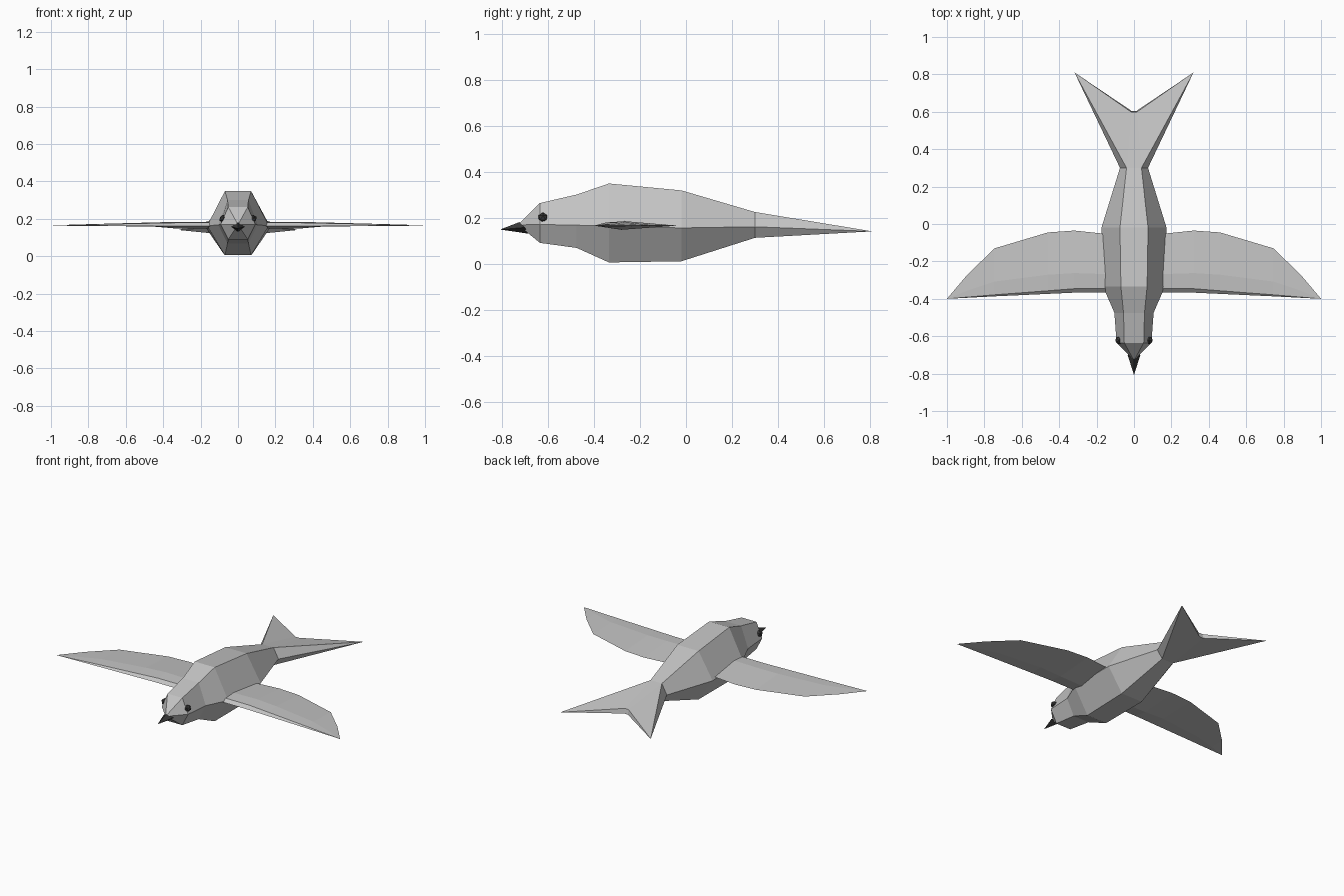
import bpy
import bmesh
from mathutils import Vector

if "Cube" in bpy.data.objects:
    bpy.data.objects.remove(bpy.data.objects["Cube"], do_unlink=True)


def make_material(name, grey):
    mat = bpy.data.materials.new(name)
    mat.use_nodes = True
    colour = (grey, grey, grey, 1)
    mat.diffuse_color = colour
    mat.node_tree.nodes["Principled BSDF"].inputs["Base Color"].default_value = colour
    return mat


feather = make_material("light grey feathers", 0.55)
dark = make_material("charcoal", 0.04)


def finish(bm, name, mat):
    bmesh.ops.remove_doubles(bm, verts=bm.verts, dist=0.0005)
    bmesh.ops.recalc_face_normals(bm, faces=bm.faces)
    mesh = bpy.data.meshes.new(name)
    bm.to_mesh(mesh)
    bm.free()
    mesh.materials.append(mat)
    obj = bpy.data.objects.new(name, mesh)
    bpy.context.collection.objects.link(obj)
    return obj


def add_ring(bm, points):
    return [bm.verts.new(p) for p in points]


def bridge(bm, a, b):
    n = len(a)
    for i in range(n):
        j = (i + 1) % n
        bm.faces.new((a[i], a[j], b[j], b[i]))


def fan(bm, ring, apex):
    tip = bm.verts.new(apex)
    for i, v in enumerate(ring):
        bm.faces.new((v, ring[(i + 1) % len(ring)], tip))


# Body: hexagonal rings of y, half width of top, half width of middle, bottom, middle, top
bm = bmesh.new()
stations = [
    (-0.635, 0.052, 0.093, 0.09, 0.17, 0.263),
    (-0.475, 0.056, 0.105, 0.068, 0.167, 0.3),
    (-0.335, 0.07, 0.165, 0.005, 0.163, 0.348),
    (-0.02, 0.075, 0.174, 0.01, 0.155, 0.318),
    (0.3, 0.04, 0.075, 0.112, 0.16, 0.224),
]
rings = [add_ring(bm, [(a, y, top), (b, y, mid), (a, y, low),
                       (-a, y, low), (-b, y, mid), (-a, y, top)])
         for y, a, b, low, mid, top in stations]
for r0, r1 in zip(rings, rings[1:]):
    bridge(bm, r0, r1)
fan(bm, rings[0], (0, -0.73, 0.168))

# Forked tail, growing out of the last body ring
end = rings[-1]
halves = [end[0:3], [end[5], end[4], end[3]]]
notches = []
for side, (top, mid, low) in zip((1, -1), halves):
    tip = bm.verts.new((side * 0.318, 0.81, 0.14))
    n_top = bm.verts.new((side * 0.014, 0.598, 0.165))
    n_low = bm.verts.new((side * 0.014, 0.605, 0.135))
    for tri in ((top, mid, tip), (mid, low, tip), (top, tip, n_top),
                (low, n_low, tip), (n_top, tip, n_low)):
        bm.faces.new(tri)
    notches.append((top, n_top, n_low, low))
for i in range(3):
    bm.faces.new((notches[0][i], notches[0][i + 1],
                  notches[1][i + 1], notches[1][i]))
finish(bm, "body_and_tail", feather)

# Wings: thin sections of x, leading y, trailing y, thickness factor, keel depth
wing_sections = [
    (0.13, -0.36, -0.055, 1.0, 0.016),
    (0.32, -0.36, -0.035, 1.0, 0.016),
    (0.46, -0.368, -0.045, 0.8, 0.004),
    (0.745, -0.384, -0.13, 0.4, 0.002),
    (0.89, -0.393, -0.27, 0.18, 0.001),
]
for side, name in ((1, "left_wing"), (-1, "right_wing")):
    bm = bmesh.new()
    rings = []
    for x, lead, trail, thick, keel in wing_sections:
        chord = trail - lead
        rings.append(add_ring(bm, [
            (side * x, lead - 0.007 * thick, 0.165 - 0.005 * thick),
            (side * x, lead + 0.014 * thick, 0.165 + 0.014 * thick),
            (side * x, lead + 0.3 * chord, 0.165 + 0.019 * thick),
            (side * x, trail, 0.165),
            (side * x, lead + 0.25 * chord, 0.163 - keel)]))
    for r0, r1 in zip(rings, rings[1:]):
        bridge(bm, r0, r1)
    bm.faces.new(rings[0])
    fan(bm, rings[-1], (side * 1.0, -0.4, 0.165))
    finish(bm, name, feather)

# Beak: four-sided spike
bm = bmesh.new()
base = add_ring(bm, [(0, -0.725, 0.18), (0.034, -0.7, 0.157),
                     (0, -0.685, 0.13), (-0.034, -0.7, 0.157)])
bm.faces.new(base)
fan(bm, base, (0, -0.808, 0.148))
finish(bm, "beak", dark)

# Eyes
for side, name in ((1, "left_eye"), (-1, "right_eye")):
    bm = bmesh.new()
    bmesh.ops.create_icosphere(bm, subdivisions=1, radius=0.022)
    bmesh.ops.translate(bm, verts=bm.verts, vec=Vector((side * 0.08, -0.622, 0.2)))
    finish(bm, name, dark)
